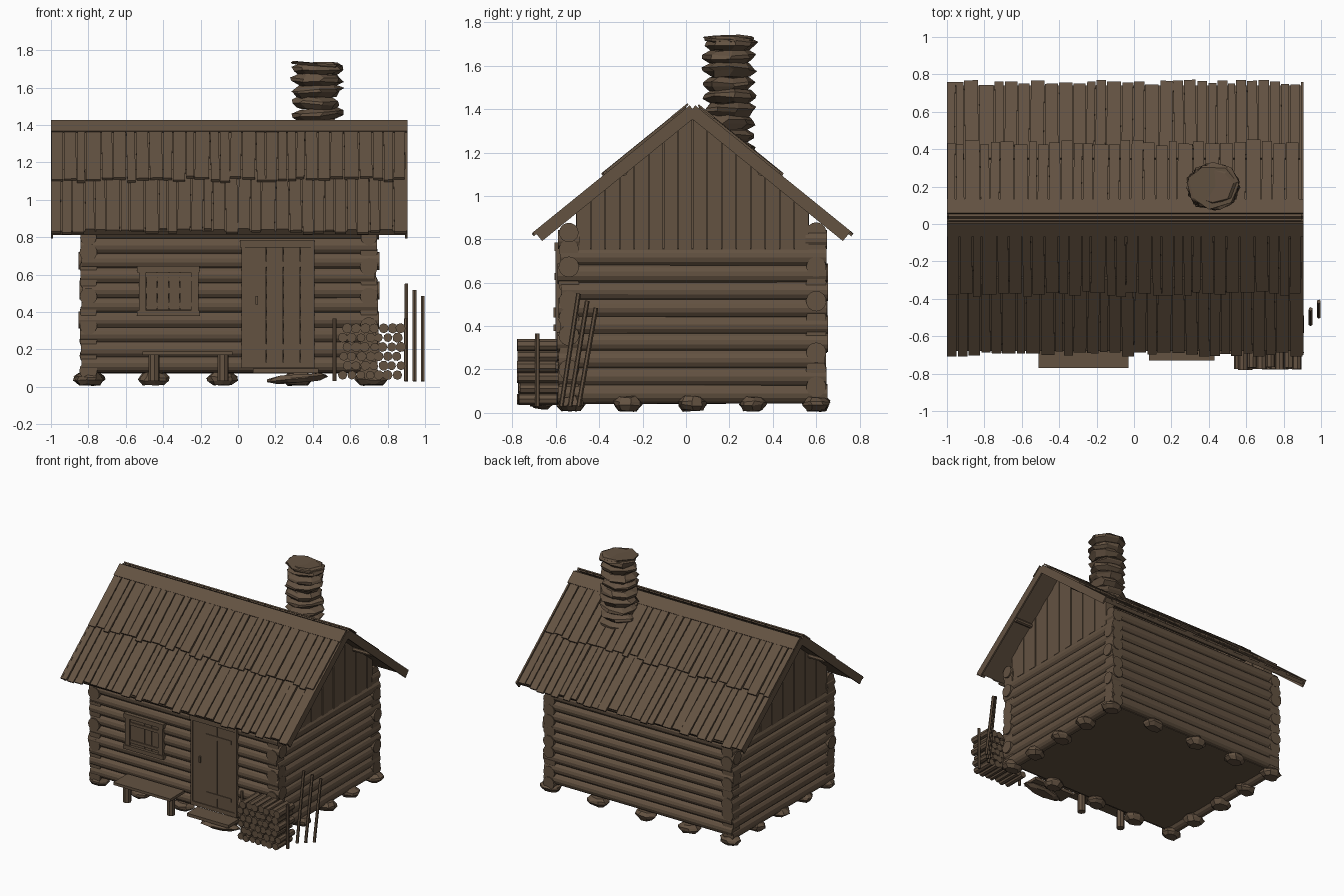
import bpy, bmesh, math, random
from mathutils import Matrix, Vector

random.seed(4)
R = random.uniform
if "Cube" in bpy.data.objects:
    bpy.data.objects.remove(bpy.data.objects["Cube"])

wood = bpy.data.materials.new("weathered_brown")
wood.use_nodes = True
colour = (0.125, 0.084, 0.053, 1)
wood.diffuse_color = colour
shader = wood.node_tree.nodes["Principled BSDF"]
shader.inputs["Base Color"].default_value = colour
shader.inputs["Roughness"].default_value = 0.9


def part(name, build):
    """Run a build function on a fresh mesh and link it as an object."""
    bm = bmesh.new()
    build(bm)
    bmesh.ops.recalc_face_normals(bm, faces=bm.faces[:])
    mesh = bpy.data.meshes.new(name)
    bm.to_mesh(mesh)
    bm.free()
    mesh.materials.append(wood)
    bpy.context.collection.objects.link(bpy.data.objects.new(name, mesh))


def box(bm, x, y, z, frame=Matrix(), turn=0):
    """Box from three (low, high) ranges, optionally inside a slanted frame."""
    mid = Vector([(a + b) / 2 for a, b in (x, y, z)])
    size = [b - a for a, b in (x, y, z)]
    m = frame @ Matrix.Translation(mid) @ Matrix.Rotation(turn, 4, 'Z') @ Matrix.Diagonal((*size, 1))
    return bmesh.ops.create_cube(bm, size=1, matrix=m)["verts"]


def log(bm, a, b, r, sides=14, r2=None):
    """Round timber between two points."""
    a, b = Vector(a), Vector(b)
    d = b - a
    m = (Matrix.Translation((a + b) / 2) @ d.to_track_quat('Z', 'Y').to_matrix().to_4x4()
         @ Matrix.Rotation(R(0, 1), 4, 'Z'))
    bmesh.ops.create_cone(bm, cap_ends=True, segments=sides, radius1=r, radius2=r2 or r,
                          depth=d.length, matrix=m)


def rock(bm, c, rx, ry, h, sides=8, rough=0.15, waist=0.7, tilt=0):
    """Faceted stone: narrow bottom, wide middle, narrow top."""
    rings, spin = [], R(0, 1)
    for t, w in ((-0.5, waist), (-0.1, 1), (0.15, 1), (0.5, waist)):
        ring = []
        for i in range(sides):
            a = spin + (i + R(-rough, rough)) * math.tau / sides
            k = w * (1 + R(-rough, rough) * 0.5)
            dx = rx * k * math.cos(a)
            ring.append(bm.verts.new((c[0] + dx, c[1] + ry * k * math.sin(a),
                                      c[2] + h * (t + R(-rough, rough) * 0.5) + tilt * dx)))
        rings.append(ring)
    for lo, hi in zip(rings, rings[1:]):
        for i in range(sides):
            j = (i + 1) % sides
            bm.faces.new((lo[i], lo[j], hi[j], hi[i]))
    bm.faces.new(rings[0][::-1])
    bm.faces.new(rings[-1])


# House layout
LEFT, RIGHT, FRONT, BACK = -0.8, 0.7, -0.54, 0.6
RIDGE_Y, RIDGE_Z = 0.03, 1.433
EAVE_X = (-1.0, 0.905)
PITCH = math.radians(39)
SPAN = 0.94


def slope(side):
    """Frame of a roof face: x along the ridge, y down the slope, z outward."""
    c, s = math.cos(PITCH), math.sin(PITCH)
    return Matrix(((1, 0, 0, 0), (0, side * c, side * s, RIDGE_Y), (0, -s, c, RIDGE_Z), (0, 0, 0, 1)))


# Log walls, with the two directions half a course apart
def long_walls(bm):
    for y in (FRONT, BACK):
        for i in range(10):
            z = 0.12 + 0.079 * i
            log(bm, (LEFT - R(0.03, 0.055), y, z), (RIGHT + R(0.03, 0.06), y, z),
                R(0.045, 0.048), 14, R(0.045, 0.048))


def end_walls(bm):
    for x in (LEFT, RIGHT):
        for i in range(9):
            z = 0.088 + 0.079 * i
            log(bm, (x, FRONT - R(0.035, 0.055), z), (x, BACK + R(0.035, 0.055), z),
                R(0.045, 0.048), 14, R(0.045, 0.048))
        for y in (FRONT, BACK):
            log(bm, (x, y - 0.05, 0.8), (x, y + 0.05, 0.8), 0.044)


part("long_log_walls", long_walls)
part("end_log_walls", end_walls)
part("floor", lambda bm: box(bm, (LEFT, RIGHT), (FRONT, BACK), (0.07, 0.085)))


# Foundation stones around the edge
def foundation(bm):
    for i, x in enumerate((-0.795, -0.45, -0.085, 0.32, 0.715)):
        for j, y in enumerate((-0.53, -0.27, 0.03, 0.31, 0.6)):
            if i in (0, 4) or j in (0, 4):
                rock(bm, (x, y, 0.042), R(0.075, 0.085), R(0.06, 0.068), 0.064, 8, 0.18)


part("foundation_stones", foundation)


# Gable boards over a thin backing, trimmed to the roof line
def gables(bm):
    width = 0.067
    for x in (LEFT, RIGHT):
        for i in range(-8, 8):
            y = RIDGE_Y + i * width
            for gap, d in ((0.0015, 0.034 + 0.004 * (i % 2)), (0, 0.026)):
                for v in box(bm, (x - d, x + d), (y + gap, y + width - gap), (0.75, 1.2)):
                    if v.co.z > 1:
                        v.co.z = RIDGE_Z - abs(v.co.y - RIDGE_Y) * math.tan(PITCH) - 0.055


part("gable_boards", gables)


# Roof: sheathing, two overlapping rows of planks, verge and ridge boards
def sheathing(bm):
    for side in (-1, 1):
        box(bm, EAVE_X, (0.03, SPAN - 0.01), (-0.045, -0.02), slope(side))


def planks(bm):
    for side in (-1, 1):
        for top, end, h in ((0.42, SPAN, -0.021), (0.04, 0.515, -0.008)):
            x = EAVE_X[0]
            while x < EAVE_X[1] - 0.03:
                w = min(R(0.045, 0.085), EAVE_X[1] - x)
                lift = R(0, 0.005)
                box(bm, (x + 0.003, x + w - 0.003), (top, end + R(-0.02, 0.02)), (h, h + 0.012 + lift),
                    slope(side), R(-0.015, 0.015))
                x += w


def verge_boards(bm):
    for side in (-1, 1):
        for x in (EAVE_X[0], EAVE_X[1] - 0.012):
            box(bm, (x, x + 0.012), (0.02, SPAN + 0.002), (-0.062, -0.004), slope(side))


def ridge_boards(bm):
    for side, start in ((-1, 0.022), (1, 0.03)):
        box(bm, EAVE_X, (start, start + 0.095), (0.001, 0.01), slope(side))


def purlins(bm):
    for side in (-1, 1):
        p = slope(side) @ Vector((0, 0.45, -0.052))
        log(bm, (EAVE_X[0] + 0.02, p.y, p.z), (EAVE_X[1] - 0.02, p.y, p.z), 0.018, 8)


part("roof_sheathing", sheathing)
part("roof_planks", planks)
part("verge_boards", verge_boards)
part("ridge_boards", ridge_boards)
part("purlins", purlins)


# Chimney of stacked rough stone courses under a tilted cap
def chimney(bm):
    for i in range(9):
        rock(bm, (0.42 + R(-0.006, 0.006), 0.2 + R(-0.006, 0.006), 1.213 + 0.061 * i),
             0.136, 0.122, 0.063, 8, 0.18, 0.74, R(-0.06, 0.06))
    rock(bm, (0.42, 0.2, 1.724), 0.138, 0.124, 0.016, 7, 0.14, 0.96, -0.08)


part("chimney", chimney)


# Door with planks, frame, ledges and handle
def door(bm):
    for a, b in ((0.035, 0.151), (0.153, 0.241), (0.243, 0.331), (0.333, 0.39)):
        box(bm, (a, b), (-0.595, -0.55), (0.13, 0.745))
    for z in (0.2, 0.64):
        box(bm, (0.15, 0.36), (-0.6, -0.59), (z, z + 0.03))
    box(bm, (0.01, 0.41), (-0.605, -0.55), (0.745, 0.785))
    for x in (0.02, 0.39):
        box(bm, (x, x + 0.018), (-0.602, -0.55), (0.12, 0.745))
    box(bm, (0.02, 0.41), (-0.602, -0.55), (0.1, 0.13))
    box(bm, (0.093, 0.107), (-0.61, -0.59), (0.44, 0.485))


# Shuttered window
def window(bm):
    box(bm, (-0.54, -0.205), (-0.607, -0.55), (0.612, 0.645))
    box(bm, (-0.54, -0.205), (-0.61, -0.55), (0.378, 0.408))
    for x in (-0.53, -0.25):
        box(bm, (x, x + 0.038), (-0.602, -0.55), (0.408, 0.612))
    for i in range(4):
        x = -0.49 + 0.06 * i
        box(bm, (x, x + 0.058), (-0.592, -0.55), (0.41, 0.61))
    for z in (0.43, 0.565):
        box(bm, (-0.49, -0.25), (-0.6, -0.58), (z, z + 0.022))


part("door", door)
part("window", window)


# Doorstep on a flat stone
def doorstep(bm):
    box(bm, (0.08, 0.43), (-0.73, -0.6), (0.075, 0.098))
    rock(bm, (0.32, -0.665, 0.045), 0.165, 0.055, 0.04, 9, tilt=0.08)


# Bench on round legs
def bench(bm):
    box(bm, (-0.51, -0.03), (-0.77, -0.6), (0.17, 0.19))
    for x in (-0.45, -0.08):
        log(bm, (x, -0.69, 0.03), (x, -0.69, 0.175), 0.03, 8)


part("doorstep", doorstep)
part("bench", bench)


# Stacked firewood between stakes, with poles leaning beside it
def firewood(bm):
    for row in range(6):
        for col in range(7):
            x = 0.562 + 0.048 * col + 0.022 * (row % 2) + R(-0.004, 0.004)
            z = 0.063 + 0.05 * row
            log(bm, (x, R(-0.78, -0.765), z), (x, R(-0.6, -0.585), z), R(0.023, 0.028), 8)


def stakes(bm):
    for x in (0.515, 0.898):
        log(bm, (x, -0.685, 0.03), (x, -0.685, 0.365), 0.011, 6)


def leaning_poles(bm):
    for i in range(3):
        x, y = 0.9 + 0.044 * i, -0.575 + 0.04 * i
        log(bm, (x, y, 0.03), (x, y + 0.08, 0.55 - 0.033 * i), 0.011, 6)


part("firewood", firewood)
part("stakes", stakes)
part("leaning_poles", leaning_poles)
